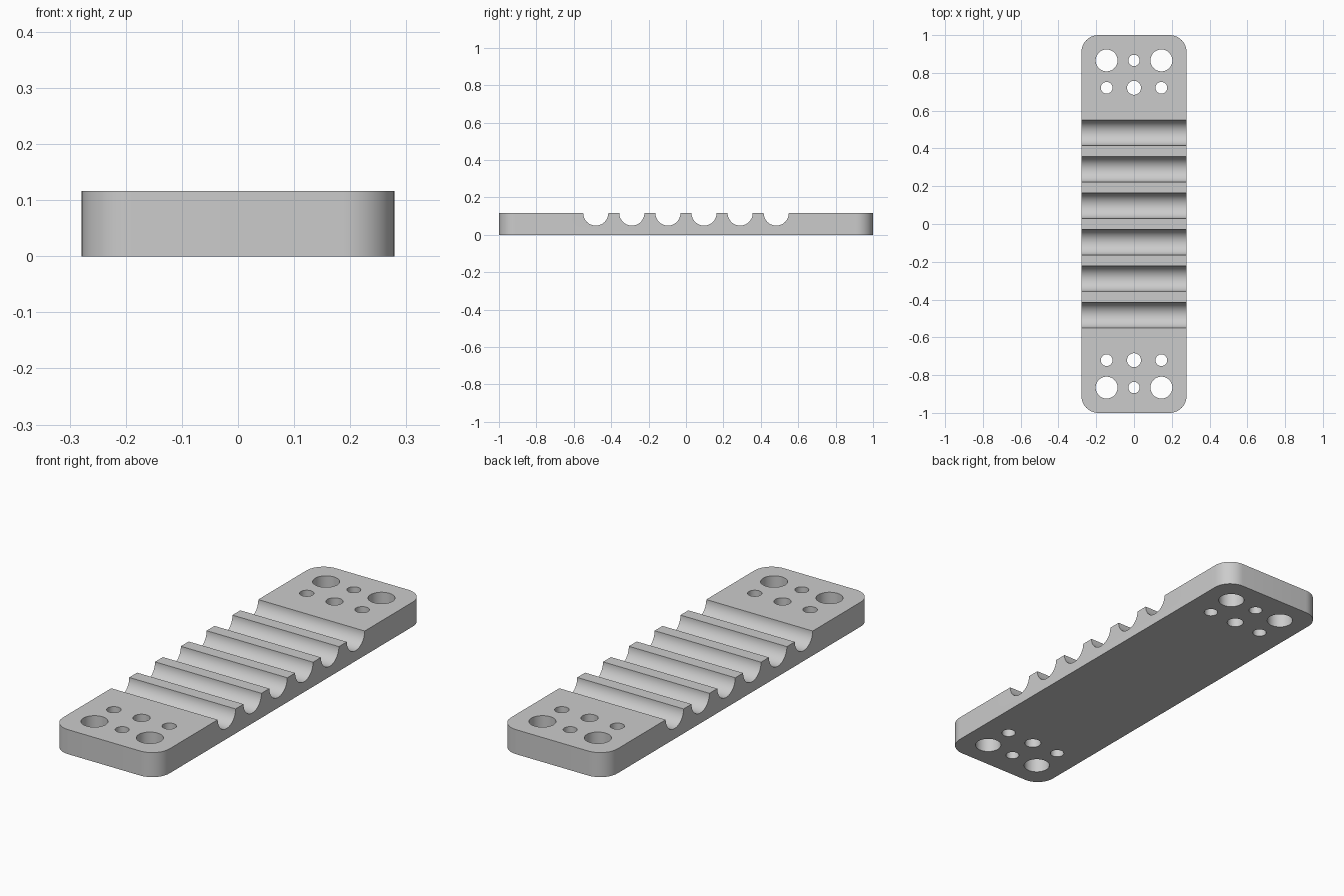
import bpy, bmesh
from math import radians
from mathutils import Matrix, Vector

default = bpy.data.objects.get("Cube")
if default:
    bpy.data.objects.remove(default, do_unlink=True)

WIDTH, LENGTH, HEIGHT = 0.557, 2.0, 0.116
CORNER = 0.09
GROOVE_RADIUS, GROOVE_PITCH, GROOVES = 0.067, 0.193, 6

grey = bpy.data.materials.new("light grey")
grey.use_nodes = True
colour = (0.6, 0.6, 0.6, 1)
grey.diffuse_color = colour
grey.node_tree.nodes["Principled BSDF"].inputs["Base Color"].default_value = colour


def make_object(name, bm):
    bmesh.ops.recalc_face_normals(bm, faces=bm.faces)
    mesh = bpy.data.meshes.new(name)
    bm.to_mesh(mesh)
    bm.free()
    mesh.materials.append(grey)
    obj = bpy.data.objects.new(name, mesh)
    bpy.context.collection.objects.link(obj)
    return obj


def add_cylinder(bm, centre, radius, depth, segments, turn=Matrix()):
    bmesh.ops.create_cone(bm, cap_ends=True, segments=segments, radius1=radius,
                          radius2=radius, depth=depth,
                          matrix=Matrix.Translation(centre) @ turn)


# Plate with rounded vertical corners
bm = bmesh.new()
bmesh.ops.create_cube(bm, size=1, matrix=Matrix.Translation((0, 0, HEIGHT / 2))
                      @ Matrix.Diagonal((WIDTH, LENGTH, HEIGHT, 1)))
uprights = [e for e in bm.edges
            if abs((e.verts[0].co - e.verts[1].co).normalized().z) > 0.9]
bmesh.ops.bevel(bm, geom=uprights, offset=CORNER, segments=12,
                profile=0.5, affect='EDGES')
plate = make_object("grooved_plate", bm)

# Cutter: half-round grooves across the plate and mounting holes at both ends
bm = bmesh.new()
across = Matrix.Rotation(radians(90), 4, 'Y')
for i in range(GROOVES):
    y = (i - (GROOVES - 1) / 2) * GROOVE_PITCH
    add_cylinder(bm, Vector((0, y, HEIGHT)), GROOVE_RADIUS, WIDTH * 2, 64, across)

holes = [(0.145, 0.866, 0.058), (-0.145, 0.866, 0.058), (0, 0.866, 0.03),
         (0.145, 0.721, 0.031), (-0.145, 0.721, 0.031), (0, 0.721, 0.037)]
for end in (-1, 1):
    for x, y, radius in holes:
        add_cylinder(bm, Vector((x, end * y, HEIGHT / 2)), radius, HEIGHT * 3, 48)
cutter = make_object("groove_and_hole_cutter", bm)
cutter.hide_render = True

# Cut the plate, then drop the cutter
bpy.ops.object.select_all(action='DESELECT')
bpy.context.view_layer.objects.active = plate
plate.select_set(True)
cut = plate.modifiers.new("cut", 'BOOLEAN')
cut.operation = 'DIFFERENCE'
cut.solver = 'EXACT'
cut.object = cutter
bpy.ops.object.modifier_apply(modifier=cut.name)
bpy.data.objects.remove(cutter, do_unlink=True)

bpy.ops.object.shade_smooth_by_angle(angle=radians(30))
